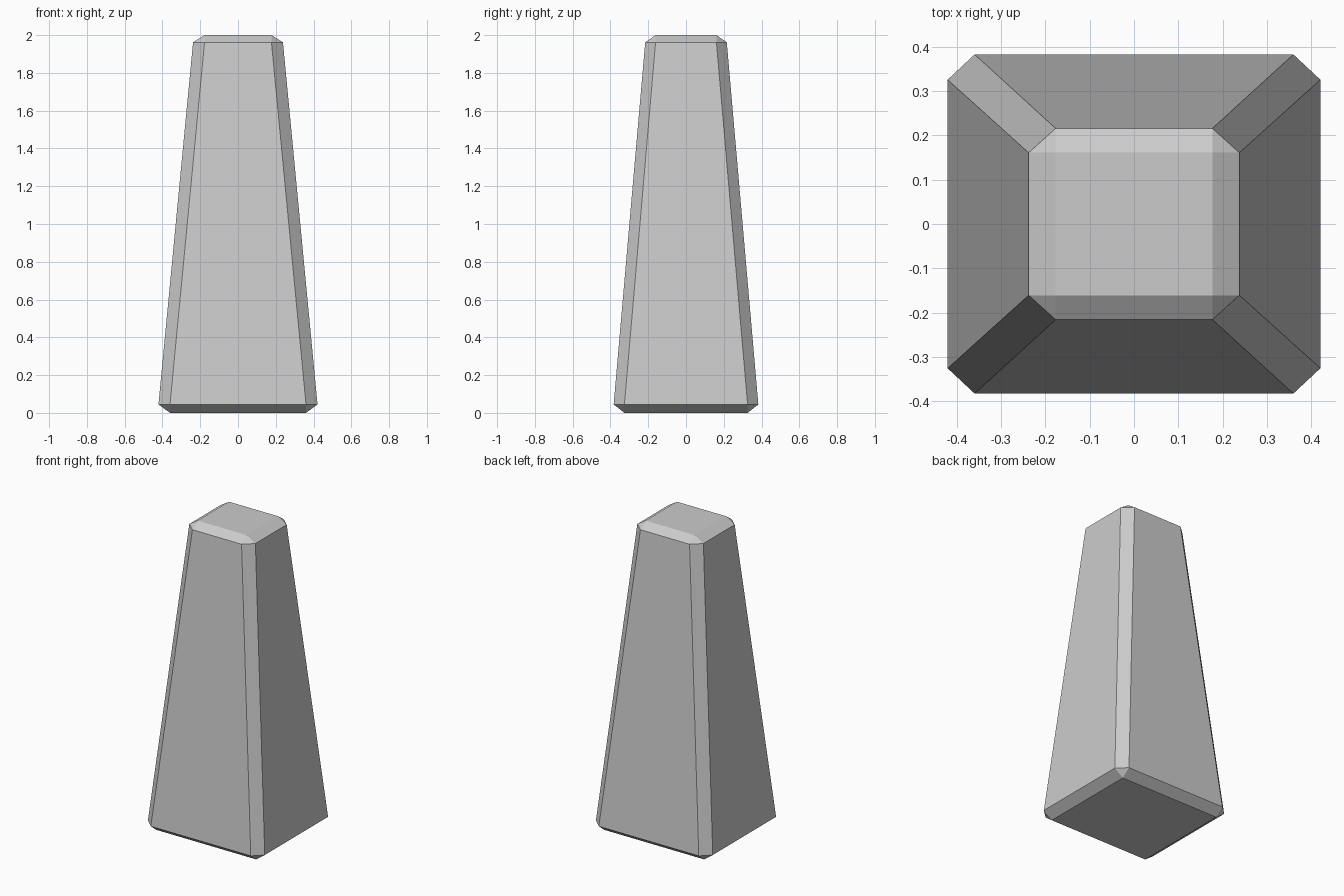
import bpy, bmesh

if "Cube" in bpy.data.objects:
    bpy.data.objects.remove(bpy.data.objects["Cube"])

# Half sizes (x, y) of the outer outline and the chamfered inner outline, per end
BOTTOM = dict(z_cap=0.0, z_ring=0.045, outer=(0.421, 0.383), inner=(0.36, 0.326))
TOP = dict(z_cap=2.0, z_ring=1.962, outer=(0.238, 0.216), inner=(0.177, 0.161))
CORNERS = [(1, 1), (-1, 1), (-1, -1), (1, -1)]

bm = bmesh.new()


def end_rings(end):
    """Four cap corners and the eight-sided ring around them."""
    (ox, oy), (ix, iy) = end["outer"], end["inner"]
    cap, ring = [], []
    for sx, sy in CORNERS:
        cap.append(bm.verts.new((sx * ix, sy * iy, end["z_cap"])))
        pair = [(sx * ox, sy * iy), (sx * ix, sy * oy)]
        if sx * sy < 0:
            pair.reverse()
        ring += [bm.verts.new((x, y, end["z_ring"])) for x, y in pair]
    # flat cap, corner triangles and sloped edge strips
    bm.faces.new(cap)
    for i in range(4):
        j = (i + 1) % 4
        bm.faces.new((cap[i], ring[2 * i], ring[2 * i + 1]))
        bm.faces.new((cap[i], ring[2 * i + 1], ring[2 * j], cap[j]))
    return ring


low, high = end_rings(BOTTOM), end_rings(TOP)

# tapering sides and corner chamfers
for i in range(8):
    j = (i + 1) % 8
    bm.faces.new((low[i], low[j], high[j], high[i]))

bmesh.ops.recalc_face_normals(bm, faces=bm.faces[:])
mesh = bpy.data.meshes.new("tapered_pillar")
bm.to_mesh(mesh)
bm.free()
bpy.context.collection.objects.link(bpy.data.objects.new("tapered_pillar", mesh))
